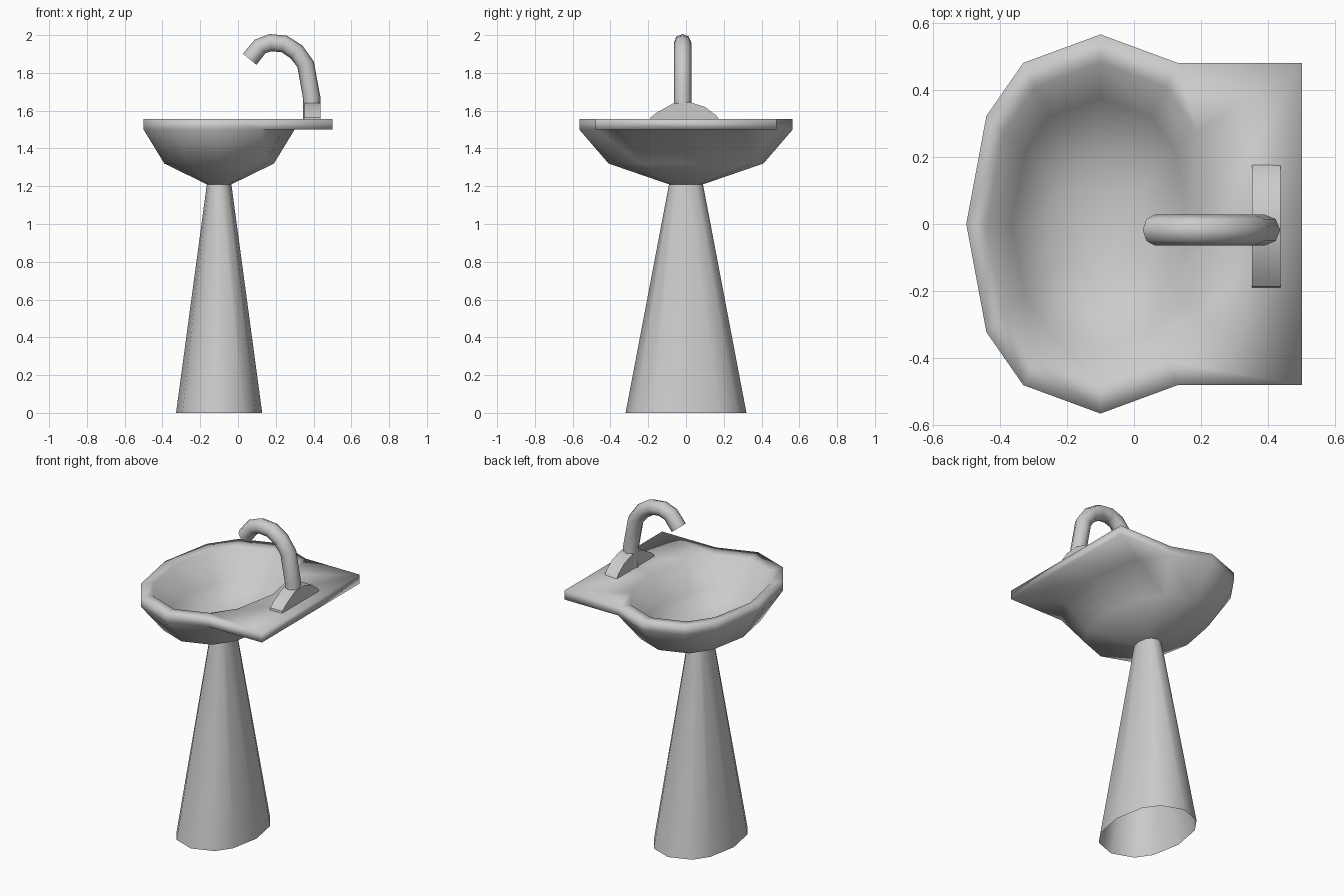
import bpy, bmesh
from math import cos, sin, pi
from mathutils import Vector

if "Cube" in bpy.data.objects:
    bpy.data.objects.remove(bpy.data.objects["Cube"], do_unlink=True)

ceramic = bpy.data.materials.new("grey_ceramic")
ceramic.use_nodes = True
GREY = (0.6, 0.6, 0.6, 1)
ceramic.diffuse_color = GREY
ceramic.node_tree.nodes["Principled BSDF"].inputs["Base Color"].default_value = GREY

# Twelve-sided oval, from the left point round to the right point and back
HALF = [(-1, 0), (-.85, .57), (-.575, .85), (0, 1), (.575, .85), (.85, .57), (1, 0)]
OVAL = HALF + [(x, -y) for x, y in HALF[5:0:-1]]
CENTRE_X = -0.1


def oval(rx, ry, z):
    return [Vector((CENTRE_X + rx * x, ry * y, z)) for x, y in OVAL]


def deck_outline(z):
    """Rim oval whose right end is stretched into a square shelf."""
    ring = oval(.4, .565, z)
    for i, y in ((5, .48), (6, 0), (7, -.48)):
        ring[i] = Vector((.5, y, z))
    return ring


def loft(name, rings, cap_start=False, cap_end=False, angle=None):
    bm = bmesh.new()
    loops = [[bm.verts.new(p) for p in ring] for ring in rings]
    for a, b in zip(loops, loops[1:]):
        for i in range(len(a)):
            j = (i + 1) % len(a)
            bm.faces.new((a[i], a[j], b[j], b[i]))
    if cap_start:
        bm.faces.new(loops[0])
    if cap_end:
        bm.faces.new(loops[-1])
    bmesh.ops.remove_doubles(bm, verts=bm.verts, dist=.0005)
    bmesh.ops.recalc_face_normals(bm, faces=bm.faces)
    mesh = bpy.data.meshes.new(name)
    bm.to_mesh(mesh)
    bm.free()
    mesh.materials.append(ceramic)
    obj = bpy.data.objects.new(name, mesh)
    bpy.context.collection.objects.link(obj)
    bpy.ops.object.select_all(action='DESELECT')
    obj.select_set(True)
    bpy.context.view_layer.objects.active = obj
    if angle is None:
        bpy.ops.object.shade_smooth()
    else:
        bpy.ops.object.shade_smooth_by_angle(angle=angle)
    return obj


# Hollow tapered pedestal
loft("pedestal", [oval(.228, .32, 0), oval(.065, .09, 1.21)])

# Basin: underside, shelf rim, then the hollow of the bowl
loft("basin", [
    oval(.065, .09, 1.21), oval(.29, .41, 1.32), oval(.4, .565, 1.5),
    deck_outline(1.5), deck_outline(1.555),
    oval(.34, .48, 1.548), oval(.265, .375, 1.38), oval(.13, .18, 1.29),
], cap_start=True, cap_end=True)

# Low arched tap base running along the shelf
profile = [(-.19, 1.55), (-.187, 1.565), (-.155, 1.59), (-.065, 1.64),
           (.02, 1.645), (.1, 1.62), (.16, 1.575), (.177, 1.55)]
loft("tap_base", [[Vector((x, y, z)) for y, z in profile] for x in (.352, .436)],
     cap_start=True, cap_end=True, angle=pi / 5)

# Curved spout: eight-sided tube swept along a path
path = [Vector((x, -.018, z)) for x, z in (
    (.39, 1.55), (.39, 1.67), (.358, 1.845), (.309, 1.912),
    (.245, 1.953), (.172, 1.96), (.117, 1.94), (.062, 1.872))]
side = Vector((0, 1, 0))
tube = []
for i, p in enumerate(path):
    along = (path[min(i + 1, len(path) - 1)] - path[max(i - 1, 0)]).normalized()
    out = along.cross(side)
    tube.append([p + .046 * (cos(t) * side + sin(t) * out)
                 for t in (pi / 4 * k for k in range(8))])
loft("spout", tube, cap_start=True, cap_end=True, angle=pi / 3)
